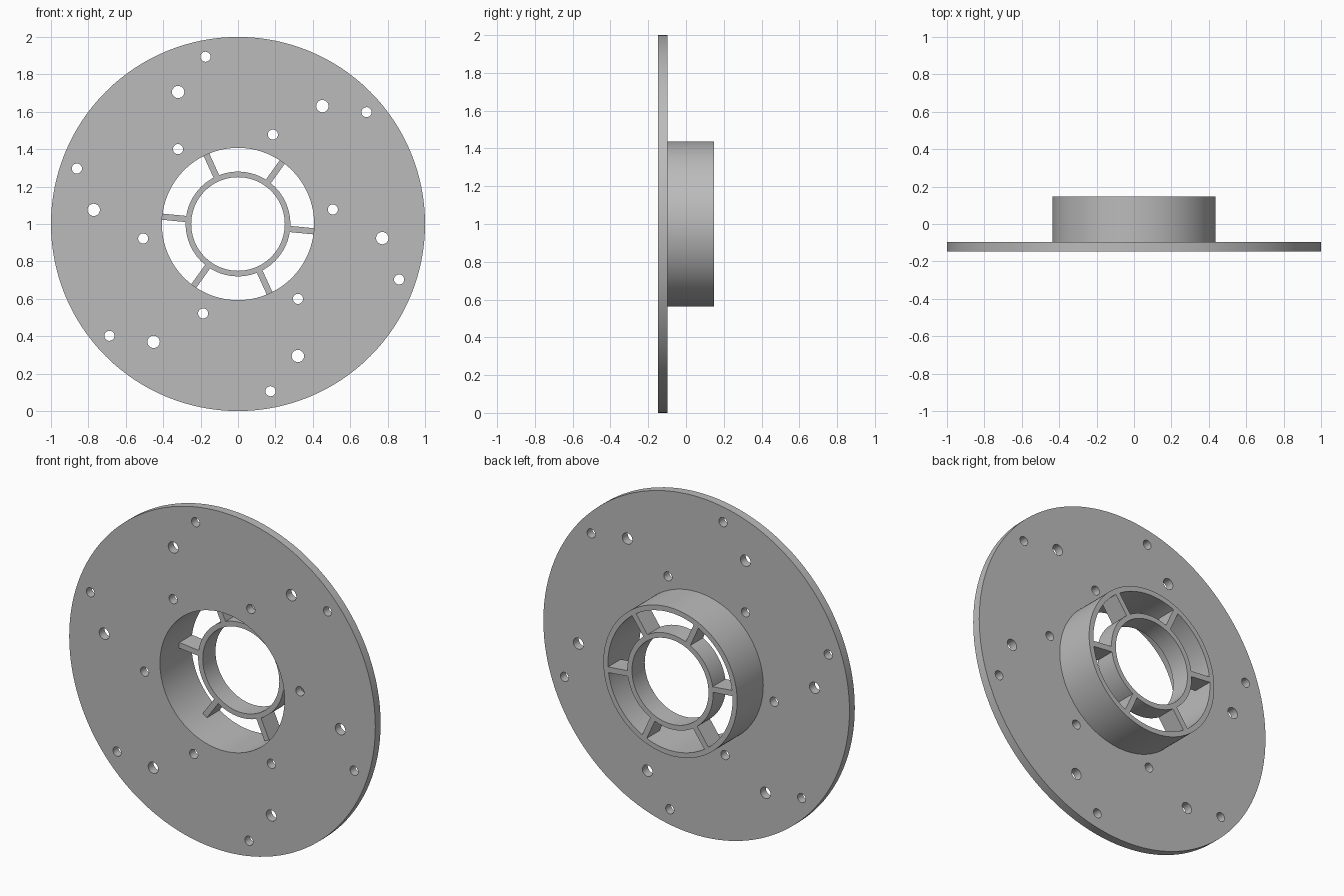
import bpy, bmesh
from math import sin, cos, pi, asin, radians

cube = bpy.data.objects.get("Cube")
if cube:
    bpy.data.objects.remove(cube, do_unlink=True)

grey = bpy.data.materials.new("plain grey")
grey.use_nodes = True
colour = (0.5, 0.5, 0.5, 1)
grey.diffuse_color = colour
grey.node_tree.nodes["Principled BSDF"].inputs["Base Color"].default_value = colour


def polar(r, a):
    return r * cos(a), r * sin(a)


def circle(r, n=128, centre=(0, 0)):
    return [(centre[0] + r * cos(2 * pi * i / n), centre[1] + r * sin(2 * pi * i / n))
            for i in range(n)]


def extrude_outlines(name, outlines, y0, y1):
    """Fill closed outlines (inner ones become holes) and extrude from y0 to y1."""
    curve = bpy.data.curves.new(name + "_outline", 'CURVE')
    curve.dimensions = '2D'
    curve.fill_mode = 'BOTH'
    curve.extrude = (y1 - y0) / 2
    for pts in outlines:
        spline = curve.splines.new('POLY')
        spline.points.add(len(pts) - 1)
        for p, (x, y) in zip(spline.points, pts):
            p.co = (x, y, 0, 1)
        spline.use_cyclic_u = True
    helper = bpy.data.objects.new(name + "_helper", curve)
    bpy.context.collection.objects.link(helper)
    deps = bpy.context.evaluated_depsgraph_get()
    mesh = bpy.data.meshes.new_from_object(helper.evaluated_get(deps))
    bpy.data.objects.remove(helper, do_unlink=True)

    bm = bmesh.new()
    bm.from_mesh(mesh)
    bmesh.ops.remove_doubles(bm, verts=bm.verts, dist=1e-5)
    bmesh.ops.recalc_face_normals(bm, faces=bm.faces)
    bm.to_mesh(mesh)
    bm.free()
    mesh.materials.clear()
    mesh.materials.append(grey)

    obj = bpy.data.objects.new(name, mesh)
    obj.rotation_euler = (pi / 2, 0, 0)
    obj.location = (0, (y0 + y1) / 2, 1)
    bpy.context.collection.objects.link(obj)
    bpy.ops.object.select_all(action='DESELECT')
    obj.select_set(True)
    bpy.context.view_layer.objects.active = obj
    bpy.ops.object.shade_smooth_by_angle(angle=radians(30))
    return obj


FRONT, PLATE_BACK, SPIDER_FRONT, BACK = -0.147, -0.097, 0.028, 0.147
HUB_OUT, HUB_IN, RING_OUT, RING_IN = 0.437, 0.407, 0.28, 0.25
SPOKE_HALF = 0.0165

# Flange disc with three rings of six bolt holes
holes = []
for dist, start, radius in ((0.911, 41, 0.027), (0.775, 54.4, 0.033), (0.513, 8.7, 0.027)):
    for k in range(6):
        holes.append(circle(radius, 24, polar(dist, radians(start + 60 * k))))
extrude_outlines("flange_disc", [circle(1), circle(HUB_IN)] + holes, FRONT, PLATE_BACK)

# Hub wall behind the disc
extrude_outlines("hub_wall", [circle(HUB_OUT), circle(HUB_IN)], PLATE_BACK, BACK)

# Inner ring and six spokes as one star-shaped outline
star = []
inner, outer = asin(SPOKE_HALF / RING_OUT), asin(SPOKE_HALF / HUB_IN)
for k in range(6):
    a = radians(-5.5 + 60 * k)
    star += [polar(HUB_IN, a + outer * t) for t in (-1, 0, 1)]
    gap = pi / 3 - 2 * inner
    star += [polar(RING_OUT, a + inner + gap * i / 16) for i in range(17)]
extrude_outlines("inner_ring_and_spokes", [star, circle(RING_IN)], SPIDER_FRONT, BACK)
